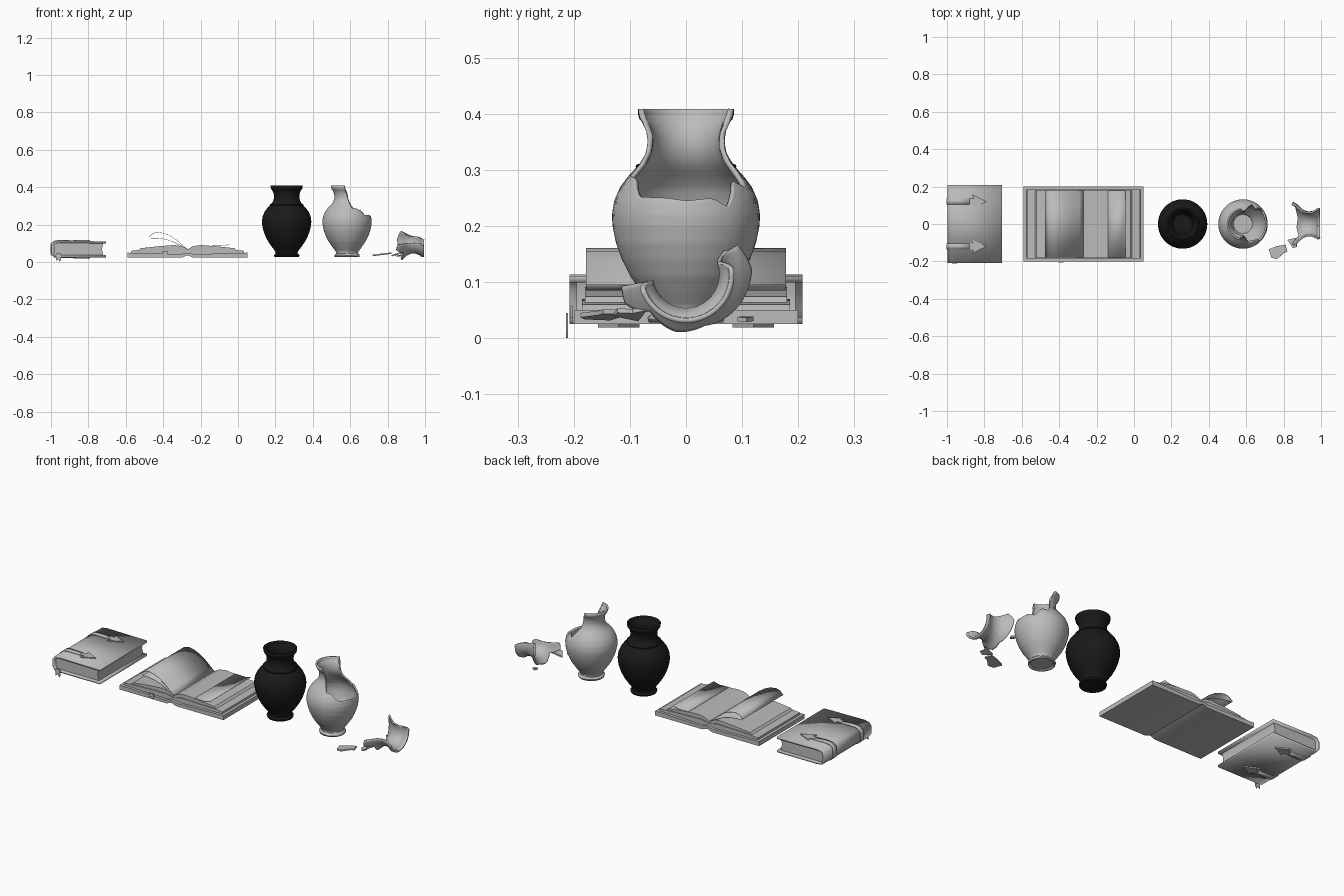
import bpy, bmesh, math
from mathutils import Matrix, Vector

cube = bpy.data.objects.get("Cube")
if cube:
    bpy.data.objects.remove(cube, do_unlink=True)


def material(name, value):
    m = bpy.data.materials.new(name)
    m.use_nodes = True
    m.diffuse_color = (value, value, value, 1)
    m.node_tree.nodes["Principled BSDF"].inputs["Base Color"].default_value = (value, value, value, 1)
    return m


GREY = material("plain grey", 0.5)
BLACK = material("black glaze", 0.01)


def make(name, verts, faces, mat=GREY, thick=0, offset=-1, matrix=None, angle=35):
    """Mesh object with tidy normals, optional wall thickness and smooth shading."""
    bm = bmesh.new()
    vs = [bm.verts.new(v) for v in verts]
    for f in faces:
        bm.faces.new([vs[i] for i in f])
    bmesh.ops.remove_doubles(bm, verts=bm.verts, dist=1e-5)
    if not thick:
        bmesh.ops.recalc_face_normals(bm, faces=bm.faces)
    if matrix:
        bm.transform(matrix)
    me = bpy.data.meshes.new(name)
    bm.to_mesh(me)
    bm.free()
    me.materials.append(mat)
    ob = bpy.data.objects.new(name, me)
    bpy.context.collection.objects.link(ob)
    if thick:
        mod = ob.modifiers.new("wall", "SOLIDIFY")
        mod.thickness, mod.offset = thick, offset
    bpy.ops.object.select_all(action="DESELECT")
    ob.select_set(True)
    bpy.context.view_layer.objects.active = ob
    bpy.ops.object.shade_smooth_by_angle(angle=math.radians(angle))
    return ob


def prism(name, outline, a, b, axis="y", matrix=None):
    """Extrude an outline: (x, z) along y, or (x, y) along z."""
    place = (lambda p, d: (p[0], d, p[1])) if axis == "y" else (lambda p, d: (p[0], p[1], d))
    n = len(outline)
    verts = [place(p, d) for d in (a, b) for p in outline]
    faces = [tuple(range(n)), tuple(range(n, 2 * n))]
    faces += [(i, (i + 1) % n, n + (i + 1) % n, n + i) for i in range(n)]
    return make(name, verts, faces, matrix=matrix)


def ribbon(name, path, a, b, thick):
    """Sheet following an (x, z) path, from y = a to y = b."""
    n = len(path)
    verts = [(x, y, z) for y in (a, b) for x, z in path]
    faces = [(i, i + 1, n + i + 1, n + i) for i in range(n - 1)]
    return make(name, verts, faces, thick=thick, offset=0)


def lerp(table, t):
    for (t0, v0), (t1, v1) in zip(table, table[1:]):
        if t <= t1:
            return v0 + (v1 - v0) * max(0, t - t0) / (t1 - t0)
    return table[-1][1]


# ---- closed book ----
def wrap(grow, x_end):
    """C-shaped path round the spine."""
    top, low, back = 0.108 + grow, 0.031 - grow, -0.992 - grow
    return [(x_end, top - 0.003), (-0.95, top), (-0.98, top - 0.004), (back, top - 0.02),
            (back, low + 0.02), (-0.98, low + 0.003), (-0.95, low), (x_end, low)]


ribbon("closed_book_cover", wrap(0, -0.705), -0.208, 0.208, 0.011)
prism("closed_book_pages", [(-0.985, 0.035), (-0.72, 0.035), (-0.728, 0.07), (-0.72, 0.102),
                            (-0.985, 0.102)], -0.195, 0.195)
spear = [(-0.88, -0.015), (-0.855, -0.015), (-0.865, -0.037), (-0.79, 0),
         (-0.865, 0.037), (-0.855, 0.015), (-0.88, 0.015)]
for side, y in (("right", -0.12), ("left", 0.12)):
    ribbon(f"{side}_strap", wrap(0.008, -0.87), y - 0.015, y + 0.015, 0.005)
    for level, z in (("upper", 0.109), ("lower", 0.019)):
        prism(f"{side}_{level}_strap_tip", [(px, py + y) for px, py in spear], z, z + 0.008, "z")


def bookmark(name, x, y, top, low):
    """Ribbon with a notched tail, hanging over the edge."""
    w = 0.014
    prism(name, [(x - w, top), (x + w, top), (x + w, low + 0.012), (x + w / 2, low),
                 (x, low + 0.014), (x - w, low + 0.006)], y - 0.002, y + 0.002)


bookmark("closed_book_ribbon", -0.96, -0.212, 0.045, 0)

# ---- open book ----
MID = -0.27
for side, s in (("right", -1), ("left", 1)):
    def out(points):
        return [(MID + s * d, z) for d, z in points]
    prism(f"open_cover_{side}", out([(0, 0.036), (0.03, 0.025), (0.32, 0.025), (0.32, 0.05),
                                     (0.04, 0.042), (0, 0.05)]), -0.2, 0.2)
    prism(f"lower_pages_{side}", out([(0, 0.04), (0.305, 0.04), (0.302, 0.06), (0.26, 0.064),
                                      (0.05, 0.07), (0, 0.06)]), -0.185, 0.185)
    prism(f"upper_pages_{side}", out([(0, 0.055), (0.27, 0.055), (0.25, 0.074), (0.16, 0.084),
                                      (0.07, 0.091), (0.03, 0.085), (0, 0.068)]), -0.18, 0.18)
ribbon("turning_page_high", [(-0.27, 0.068), (-0.294, 0.088), (-0.325, 0.115), (-0.36, 0.139),
                             (-0.395, 0.154), (-0.43, 0.16), (-0.455, 0.153), (-0.475, 0.135)],
       -0.178, 0.178, 0.002)
ribbon("turning_page_low", [(-0.27, 0.068), (-0.31, 0.09), (-0.35, 0.11), (-0.39, 0.122),
                            (-0.43, 0.128), (-0.465, 0.128)], -0.178, 0.178, 0.002)
ribbon("lifted_page", [(-0.14, 0.088), (-0.08, 0.086), (-0.045, 0.095)], -0.178, 0.178, 0.002)
bookmark("open_book_ribbon", -0.39, -0.204, 0.058, 0.028)

# ---- vases ----
PROFILE = [(0.028, 0.066), (0.036, 0.069), (0.046, 0.058), (0.056, 0.06), (0.08, 0.078),
           (0.11, 0.099), (0.14, 0.114), (0.17, 0.125), (0.2, 0.131), (0.22, 0.132),
           (0.245, 0.128), (0.27, 0.117), (0.29, 0.102), (0.305, 0.087), (0.32, 0.075),
           (0.34, 0.068), (0.36, 0.068), (0.38, 0.074), (0.393, 0.085), (0.408, 0.086)]
BREAK = [(-100, 0.408), (-88, 0.35), (-75, 0.29), (-58, 0.285), (-42, 0.252), (-15, 0.25),
         (0, 0.245), (22, 0.25), (35, 0.234), (50, 0.28), (65, 0.268), (80, 0.32), (100, 0.408)]


def shell(name, low, high, a0=-180, a1=180, mat=GREY, matrix=None, thick=0.009, rows=44):
    """Turned wall between two heights that may vary with the angle."""
    cols = int((a1 - a0) / 5)
    verts, faces = [], []
    for i in range(cols + 1):
        deg = a0 + (a1 - a0) * i / cols
        a = math.radians(deg)
        for j in range(rows + 1):
            z = low(deg) + (high(deg) - low(deg)) * j / rows
            r = lerp(PROFILE, z)
            verts.append((r * math.cos(a), r * math.sin(a), z))
    for i in range(cols):
        for j in range(rows):
            k = i * (rows + 1) + j
            faces.append((k, k + rows + 1, k + rows + 2, k + 1))
    return make(name, verts, faces, mat, thick, matrix=matrix)


def disc(name, x, z, r, depth, mat):
    bpy.ops.mesh.primitive_cylinder_add(vertices=48, radius=r, depth=depth, location=(x, 0, z))
    ob = bpy.context.object
    ob.name = name
    ob.data.materials.append(mat)


BOTTOM, RIM = PROFILE[0][0], PROFILE[-1][0]
for name, x, mat, top in (("whole_vase", 0.26, BLACK, lambda a: RIM),
                          ("broken_vase", 0.583, GREY, lambda a: lerp(BREAK, a))):
    shell(name, lambda a: BOTTOM, top, mat=mat, matrix=Matrix.Translation((x, 0, 0)))
    disc(name + "_floor", x, 0.043, 0.054, 0.012, mat)
bpy.ops.mesh.primitive_torus_add(major_radius=0.086, minor_radius=0.004, major_segments=48,
                                 minor_segments=8, location=(0.26, 0, 0.306))
bpy.context.object.name = "whole_vase_shoulder_ring"
bpy.context.object.data.materials.append(BLACK)

# ---- fallen pieces ----
EDGE = [(-80, 0.27), (-65, 0.262), (-45, 0.3), (-10, 0.288), (20, 0.295), (60, 0.28),
        (95, 0.268), (120, 0.285)]
LIP = [(-80, 0.385), (-70, RIM), (95, RIM), (105, 0.385), (120, 0.31)]
lay = Matrix.Translation((0.587, 0, 0.113)) @ Matrix.Rotation(math.pi / 2, 4, "Y")
shell("neck_fragment", lambda a: lerp(EDGE, a), lambda a: lerp(LIP, a), -80, 120, matrix=lay, rows=24)


def shard(name, outline, z, tilt):
    mid = sum((Vector((x, y, 0)) for x, y in outline), Vector()) / len(outline)
    local = [(x - mid.x, y - mid.y) for x, y in outline]
    prism(name, local, -0.004, 0.004, "z",
          Matrix.Translation((mid.x, mid.y, z)) @ Matrix.Rotation(tilt, 4, "Y"))


shard("large_shard", [(0.72, -0.135), (0.735, -0.18), (0.765, -0.188), (0.8, -0.155),
                      (0.82, -0.148), (0.81, -0.11), (0.765, -0.118)], 0.042, -0.12)
shard("middle_shard", [(0.82, -0.085), (0.85, -0.128), (0.872, -0.122), (0.868, -0.095),
                       (0.885, -0.07), (0.85, -0.078)], 0.045, -0.3)
shard("small_shard", [(0.842, 0.1), (0.86, 0.092), (0.87, 0.108), (0.85, 0.12)], 0.034, 0.1)
